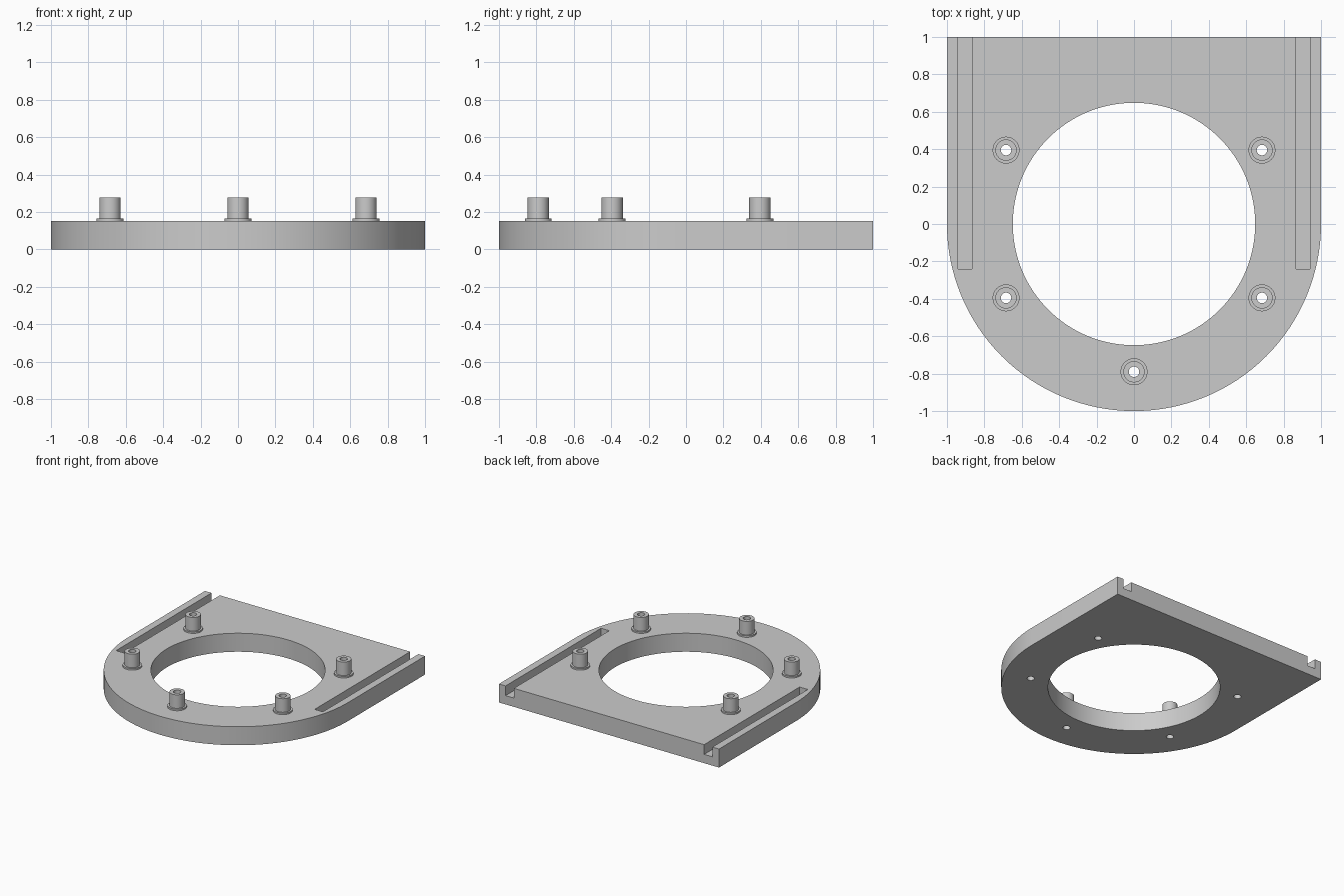
import bpy, bmesh
from math import sin, cos, pi, radians

if "Cube" in bpy.data.objects:
    bpy.data.objects.remove(bpy.data.objects["Cube"], do_unlink=True)

THICK = 0.152          # plate thickness
BORE = 0.648           # radius of the large opening
PEG_CIRCLE = 0.79      # pegs sit on this radius
PEG_HOLE = 0.028
SLOT_DEPTH = 0.08

grey = bpy.data.materials.new("light grey")
grey.use_nodes = True
colour = (0.6, 0.6, 0.6, 1)
grey.diffuse_color = colour
grey.node_tree.nodes["Principled BSDF"].inputs["Base Color"].default_value = colour


def make_object(name, bm):
    bmesh.ops.recalc_face_normals(bm, faces=bm.faces)
    mesh = bpy.data.meshes.new(name)
    bm.to_mesh(mesh)
    bm.free()
    mesh.materials.append(grey)
    obj = bpy.data.objects.new(name, mesh)
    bpy.context.collection.objects.link(obj)
    return obj


def prism(name, outline, z0, z1):
    """Extrude a flat outline from z0 to z1."""
    bm = bmesh.new()
    face = bm.faces.new([bm.verts.new((x, y, z0)) for x, y in outline])
    top = bmesh.ops.extrude_face_region(bm, geom=[face])["geom"]
    verts = [v for v in top if isinstance(v, bmesh.types.BMVert)]
    bmesh.ops.translate(bm, verts=verts, vec=(0, 0, z1 - z0))
    return make_object(name, bm)


def arc(radius, start, end, steps, cx=0, cy=0):
    return [(cx + radius * cos(start + (end - start) * i / steps),
             cy + radius * sin(start + (end - start) * i / steps))
            for i in range(steps + 1)]


def circle(radius, steps, cx=0, cy=0):
    return arc(radius, 0, 2 * pi, steps, cx, cy)[:-1]


def lathe(name, profile, steps, location):
    """Revolve a closed (radius, z) profile around z."""
    bm = bmesh.new()
    rings = [[bm.verts.new((r * cos(2 * pi * i / steps), r * sin(2 * pi * i / steps), z))
              for i in range(steps)] for r, z in profile]
    for a, b in zip(rings, rings[1:] + rings[:1]):
        for i in range(steps):
            j = (i + 1) % steps
            bm.faces.new((a[i], a[j], b[j], b[i]))
    obj = make_object(name, bm)
    obj.location = location
    return obj


def activate(obj):
    bpy.ops.object.select_all(action='DESELECT')
    obj.select_set(True)
    bpy.context.view_layer.objects.active = obj


def cut(target, cutter):
    mod = target.modifiers.new("cut", 'BOOLEAN')
    mod.operation = 'DIFFERENCE'
    mod.solver = 'EXACT'
    mod.object = cutter
    activate(target)
    bpy.ops.object.modifier_apply(modifier=mod.name)
    bpy.data.objects.remove(cutter, do_unlink=True)


def smooth(obj):
    activate(obj)
    bpy.ops.object.shade_smooth_by_angle(angle=radians(30))


# Base plate: round at the front, square at the back
outline = arc(1, pi, 2 * pi, 64) + [(1, 1), (-1, 1)]
plate = prism("base_plate", outline, 0, THICK)
cut(plate, prism("bore_cutter", circle(BORE, 128), -0.1, 0.3))

# Rail slots, open at the back edge
for side in (-1, 1):
    inner, outer = side * 0.865, side * 0.94
    slot = [(inner, -0.24), (outer, -0.24), (outer, 1.1), (inner, 1.1)]
    cut(plate, prism("slot_cutter", slot, THICK - SLOT_DEPTH, 0.3))

# Hollow pegs with a low collar, drilled through the plate
peg_profile = [(PEG_HOLE, THICK), (0.072, THICK), (0.072, 0.165),
               (0.057, 0.165), (0.057, 0.276), (PEG_HOLE, 0.276)]
pegs = {"back_left": 30, "back_right": 150, "front_right": 210,
        "front": 270, "front_left": 330}
for place, degrees in pegs.items():
    x = PEG_CIRCLE * cos(radians(degrees))
    y = PEG_CIRCLE * sin(radians(degrees))
    cut(plate, prism("hole_cutter", circle(PEG_HOLE, 32, x, y), -0.1, 0.3))
    smooth(lathe(place + "_peg", peg_profile, 32, (x, y, 0)))

smooth(plate)
